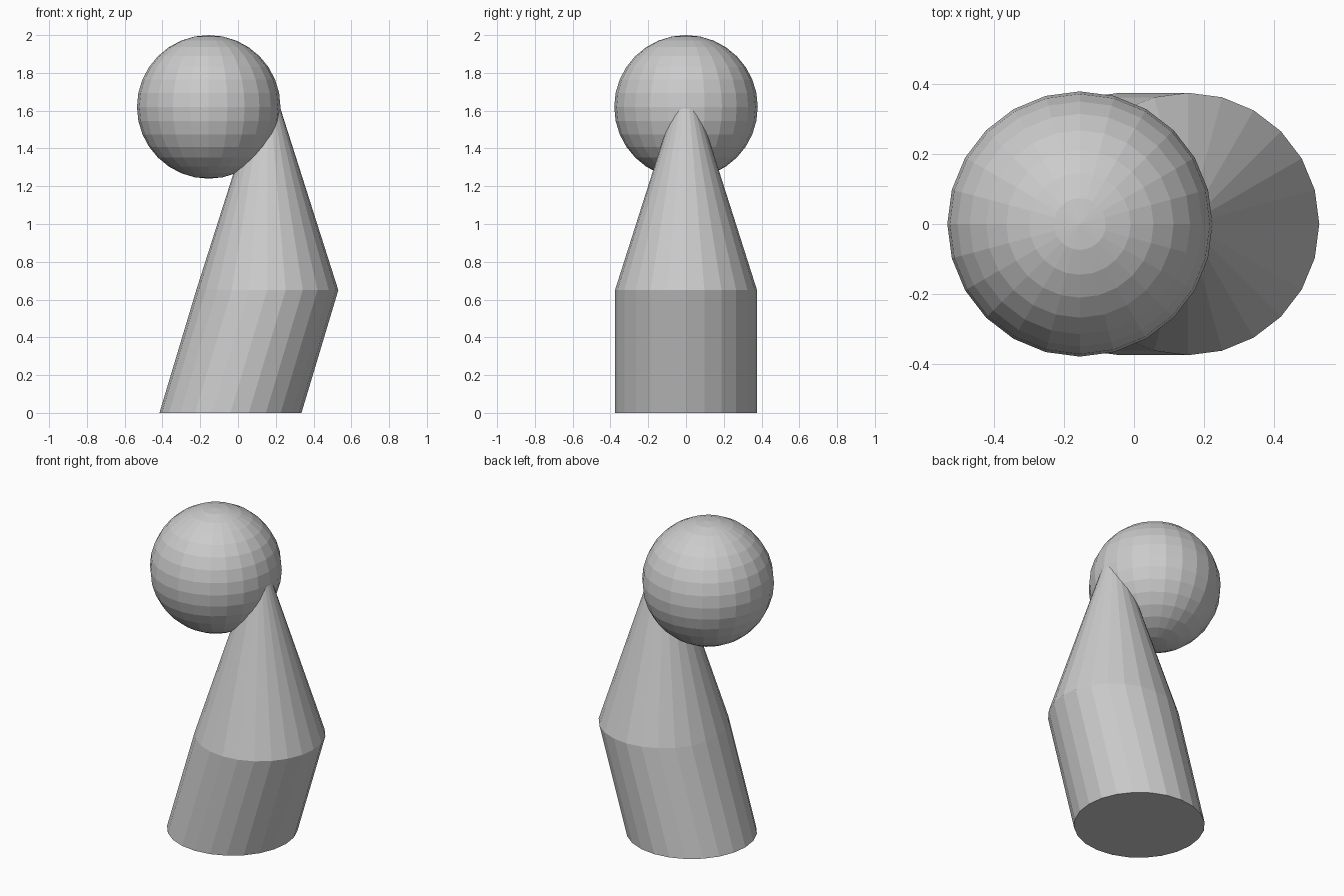
import bpy, bmesh
from math import sin, cos, tau

if "Cube" in bpy.data.objects:
    bpy.data.objects.remove(bpy.data.objects["Cube"])

SIDES = 24
RADIUS = 0.376


def ring(bm, cx, z, r):
    return [bm.verts.new((cx + r * cos(tau * i / SIDES), r * sin(tau * i / SIDES), z))
            for i in range(SIDES)]


def finish(bm, name):
    bmesh.ops.recalc_face_normals(bm, faces=bm.faces[:])
    mesh = bpy.data.meshes.new(name)
    bm.to_mesh(mesh)
    bm.free()
    obj = bpy.data.objects.new(name, mesh)
    bpy.context.collection.objects.link(obj)
    return obj


# Body: slanted cylinder that tapers to an upright cone
bm = bmesh.new()
base = ring(bm, -0.04, 0.0, RADIUS)
waist = ring(bm, 0.155, 0.65, RADIUS)
tip = bm.verts.new((0.155, 0, 1.83))
bm.faces.new(base[::-1])
for i in range(SIDES):
    j = (i + 1) % SIDES
    bm.faces.new((base[i], base[j], waist[j], waist[i]))
    bm.faces.new((waist[i], waist[j], tip))
finish(bm, "body")

# Head: faceted ball set into the side of the cone tip
bm = bmesh.new()
bmesh.ops.create_uvsphere(bm, u_segments=SIDES, v_segments=16, radius=0.38)
head = finish(bm, "head")
head.location = (-0.155, 0, 1.62)
